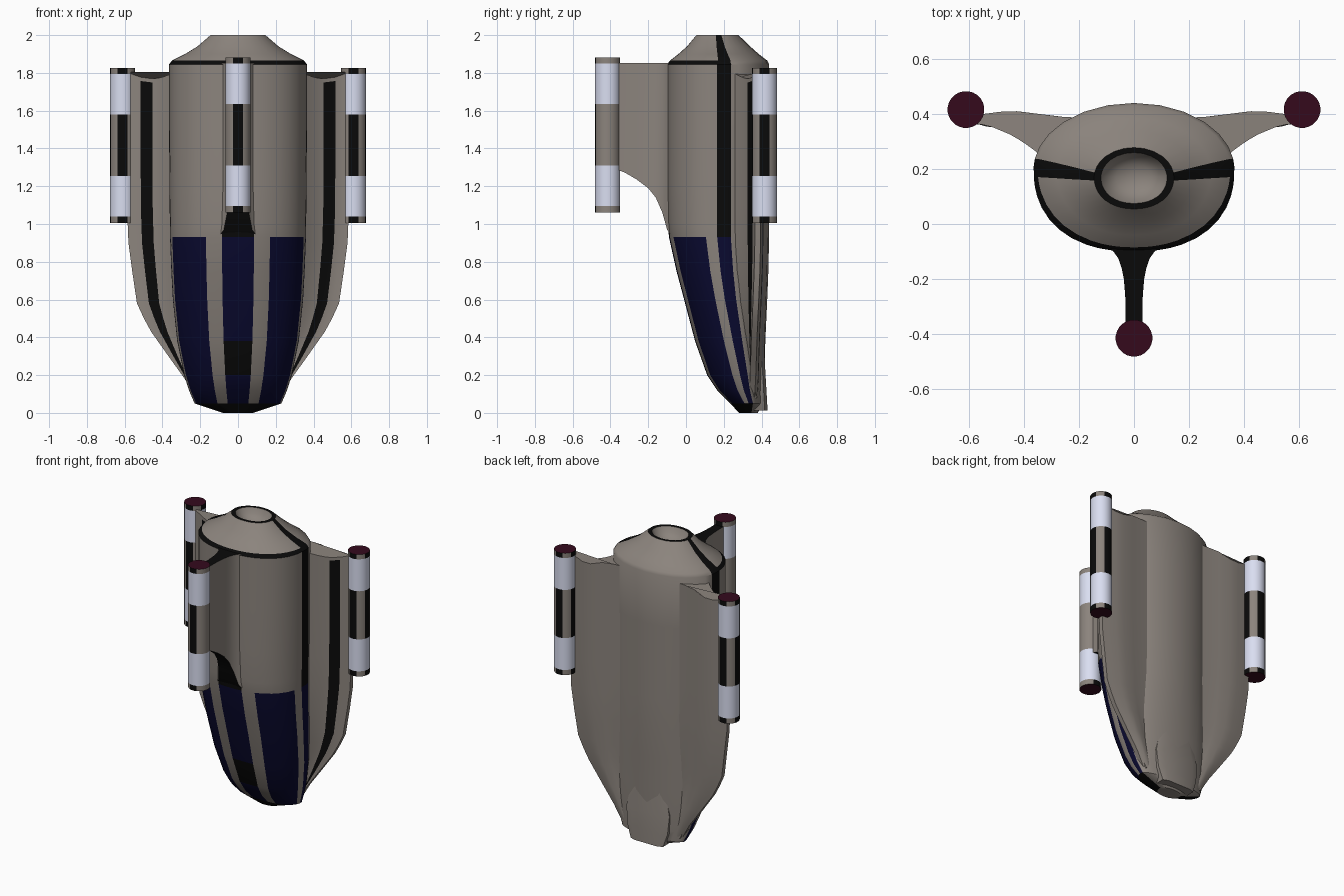
import bpy, bmesh
from math import sin, cos, pi, radians

if "Cube" in bpy.data.objects:
    bpy.data.objects.remove(bpy.data.objects["Cube"])

COLS = [("hull", (.26, .23, .205)), ("black", (.003, .003, .003)), ("navy", (.003, .003, .03)),
        ("white", (.7, .73, .88)), ("maroon", (.035, .003, .012))]
MATS = []
for n, c in COLS:
    m = bpy.data.materials.new(n)
    m.diffuse_color = (*c, 1)
    m.use_nodes = True
    m.node_tree.nodes["Principled BSDF"].inputs["Base Color"].default_value = m.diffuse_color
    MATS.append(m)
HULL, BLACK, NAVY, WHITE, MAROON = range(5)


def make(name, verts, faces, mats, angle=35):
    me = bpy.data.meshes.new(name)
    me.from_pydata(verts, [], faces)
    for m in MATS:
        me.materials.append(m)
    for p, k in zip(me.polygons, mats):
        p.material_index = k
    bm = bmesh.new()
    bm.from_mesh(me)
    bmesh.ops.recalc_face_normals(bm, faces=bm.faces)
    bm.to_mesh(me)
    bm.free()
    ob = bpy.data.objects.new(name, me)
    bpy.context.collection.objects.link(ob)
    bpy.ops.object.select_all(action='DESELECT')
    ob.select_set(True)
    bpy.context.view_layer.objects.active = ob
    bpy.ops.object.shade_smooth_by_angle(angle=radians(angle))
    return ob


def loft(name, rings, mat_of, caps=(HULL, HULL), angle=35):
    """Skin closed rings; mat_of(row, column) picks the material."""
    n = len(rings[0])
    verts = [v for r in rings for v in r]
    faces, mats = [], []
    for i in range(len(rings) - 1):
        for j in range(n):
            k = (j + 1) % n
            faces.append((i*n + j, i*n + k, i*n + n + k, i*n + n + j))
            mats.append(mat_of(i, j))
    faces += [tuple(range(n)), tuple(range(len(verts) - n, len(verts)))]
    return make(name, verts, faces, mats + list(caps), angle)


def lerp(a, b, t):
    return a + (b - a) * t


# hull sections, nose to intake: z, half width, front y, widest y, back y
HULL_KEYS = [(0.0, .08, .28, .34, .38), (.05, .23, .235, .345, .405), (.12, .26, .165, .325, .41),
             (.2, .285, .112, .31, .415), (.38, .322, .048, .275, .42), (.6, .345, -.01, .235, .43),
             (.75, .353, -.05, .215, .436), (.93, .36, -.09, .2, .44), (1.0, .361, -.096, .2, .44),
             (1.2, .363, -.1, .2, .44), (1.5, .365, -.1, .2, .44), (1.845, .365, -.1, .2, .44),
             (1.865, .35, -.085, .2, .43), (1.9, .28, -.04, .19, .385), (1.94, .215, .005, .18, .34),
             (2.0, .145, .055, .17, .278), (2.0, .12, .075, .17, .26), (1.965, .1, .092, .17, .245),
             (1.94, .065, .12, .17, .218), (1.93, .02, .155, .17, .185)]
HALF = [90, 84, 79, 72, 65, 55, 45, 35, 25, 16, 10, 5, -2, -9, -20, -32, -45, -60, -75, -90]
ANG = [(a, 1) for a in HALF] + [(a, -1) for a in HALF[-2:0:-1]]


def hull_ring(z, hw, yf, yw, yb):
    e = .87 if z < 1.85 else .93           # fuller than an ellipse at the front
    ring = []
    for a, s in ANG:
        c, d = abs(cos(radians(a))), sin(radians(a))
        if a > 0:
            ring.append((s * hw * c ** e, yw - d ** e * (yw - yf), z))
        else:
            ring.append((s * hw * c, yw - d * (yb - yw), z))
    return ring


def hull_mat(i, j):
    z = (HULL_KEYS[i][0] + HULL_KEYS[i + 1][0]) / 2
    a = (ANG[j][0] + ANG[(j + 1) % len(ANG)][0]) / 2
    if i == 15:
        return BLACK                       # intake lip
    if i > 15:
        return HULL
    side = -9 < a < 5
    if i == 0:
        return BLACK if a > -9 else HULL   # nose underside
    if z < .93:
        if a > 79:
            return BLACK if i == 3 else NAVY
        return NAVY if 16 < a < 65 or side else HULL
    if i == 7 and a > 79:
        return BLACK                       # under the fin root
    if i == 11 and a > -9:
        return BLACK                       # shoulder rim
    return BLACK if side else HULL


loft("hull", [hull_ring(*k) for k in HULL_KEYS], hull_mat)


def hull_at(z):
    for a, b in zip(HULL_KEYS, HULL_KEYS[1:]):
        if a[0] <= z <= b[0]:
            return [lerp(p, q, (z - a[0]) / (b[0] - a[0])) for p, q in zip(a, b)]


# side wings: height and tip x
TIPS = [(.08, .225), (.18, .282), (.3, .368), (.43, .46), (.5, .498), (.58, .535), (.75, .56),
        (.9, .58), (1.1, .588), (1.45, .588), (1.785, .588), (1.805, .588)]
FRONT_T = [0, .12, .25, .36, .48, .72, .86, 1]
BACK = [(1, -.045), (.9, -.04), (.75, -.032), (.6, -.03), (.4, -.04), (.2, -.05), (0, -.055)]


def wing(name, s):
    rings = []
    for z, tip in TIPS:
        _, hw, yf, yw, yb = hull_at(z)
        ring = []

        def add(x, y):
            u = min(1, max(0, (x - .33) / (tip - .33)))
            dip = .036 * sin(pi * u) if z > 1.7 else 0   # scooped top edge
            ring.append((s * x, y, z - dip))
        for t in FRONT_T:
            add(lerp(.9 * hw, tip, t), lerp(yw + .04, yb - .075, 1 - (1 - t) ** 1.8))
        for t, dy in BACK:
            add(lerp(.5 * hw, tip, t), yb + dy)
        rings.append(ring)
    # dark stripe on the front face
    loft(name, rings, lambda i, j: BLACK if j == 4 and 0 < i < 10 else HULL, angle=50)


# pods: banded cylinders with maroon end discs
def pod(name, x, y, z0, dark):
    n, r = 24, .067
    bands = [(0, HULL), (.035, WHITE), (.25, HULL), (.575, WHITE), (.79, HULL), (.822, HULL)]
    rings = [[(x + r * cos(2*pi*(j - 1.5)/n), y + r * sin(2*pi*(j - 1.5)/n), z0 + h)
              for j in range(n)] for h, _ in bands]

    def mat(i, j):
        if bands[i][1] == WHITE:
            return WHITE
        return BLACK if j // 3 in dark else HULL
    loft(name, rings, mat, (MAROON, MAROON))


for side, s in (("right", 1), ("left", -1)):
    wing(side + "_wing", s)
    pod(side + "_pod", s * .611, .416, 1.005, (0, 2, 4, 6))
pod("front_pod", 0, -.415, 1.06, (2, 6))

# front fin: y, half thickness, lower edge height
FIN = [(.0, .16, .9), (-.07, .11, .92), (-.1, .075, .97), (-.125, .057, 1.06), (-.16, .045, 1.14),
       (-.2, .037, 1.19), (-.26, .032, 1.235), (-.32, .03, 1.27), (-.38, .03, 1.295)]
loft("front_fin", [[(-w, y, zb), (w, y, zb), (w, y, 1.852), (-w, y, 1.852)] for y, w, zb in FIN],
     lambda i, j: BLACK if j in (0, 2) else HULL)

# tail tongue behind the nose: z, half width, front y, back y
TAIL = [(.012, .12, .36, .432), (.1, .15, .35, .427), (.22, .16, .34, .42), (.4, .12, .33, .412)]
loft("tail_tongue", [[(-w, a, z), (w, a, z), (w, b - .015, z), (w * .7, b, z), (-w * .7, b, z),
                      (-w, b - .015, z)] for z, w, a, b in TAIL], lambda i, j: HULL)
